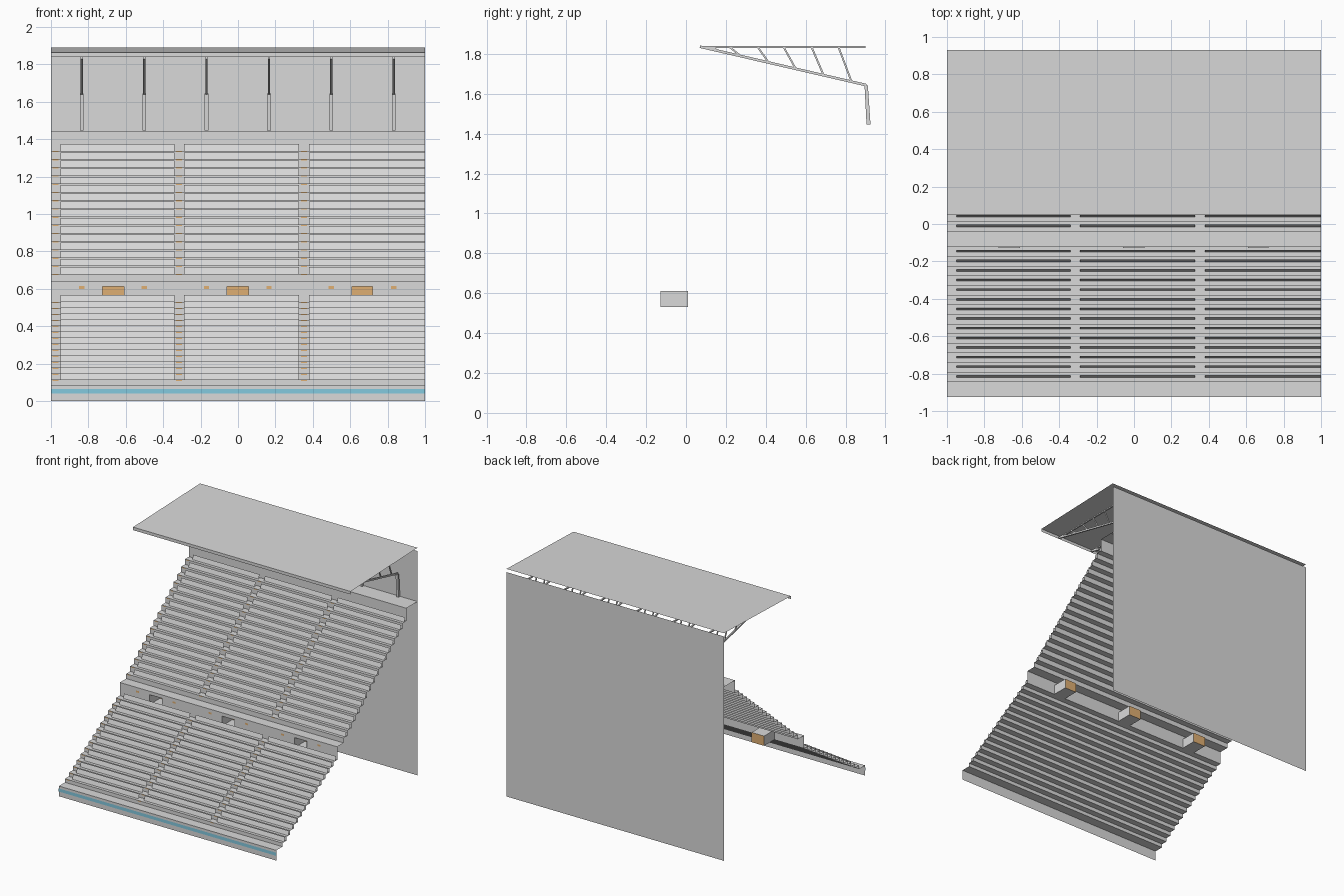
import bpy, bmesh, math
from mathutils import Vector

if "Cube" in bpy.data.objects:
    bpy.data.objects.remove(bpy.data.objects["Cube"])


def material(name, rgb):
    m = bpy.data.materials.new(name)
    m.diffuse_color = (*rgb, 1)
    m.use_nodes = True
    m.node_tree.nodes["Principled BSDF"].inputs["Base Color"].default_value = m.diffuse_color
    return m


GREY = material("concrete grey", (0.70, 0.70, 0.70))
ORANGE = material("warm orange", (0.74, 0.43, 0.17))
BLUE = material("stripe blue", (0.23, 0.59, 0.74))


def finish(name, bm, mat):
    me = bpy.data.meshes.new(name)
    bm.to_mesh(me)
    bm.free()
    me.materials.append(mat)
    ob = bpy.data.objects.new(name, me)
    bpy.context.collection.objects.link(ob)
    return ob


def strip(bm, profile, x0, x1):
    """Sweep an open (y, z) profile across x as a thin sheet."""
    rows = [[bm.verts.new((x, y, z)) for x in (x0, x1)] for y, z in profile]
    for a, b in zip(rows, rows[1:]):
        bm.faces.new((a[0], a[1], b[1], b[0]))


def sheet(name, strips, mat):
    bm = bmesh.new()
    for profile, x0, x1 in strips:
        strip(bm, profile, x0, x1)
    return finish(name, bm, mat)


def prism(bm, outline, x, width):
    """Solid with a (y, z) outline, centred on x."""
    face = bm.faces.new([bm.verts.new((x - width / 2, y, z)) for y, z in outline])
    ext = bmesh.ops.extrude_face_region(bm, geom=[face])
    moved = [v for v in ext["geom"] if isinstance(v, bmesh.types.BMVert)]
    bmesh.ops.translate(bm, verts=moved, vec=(width, 0, 0))


def bar(bm, a, b, thick, x, width):
    a, b = Vector(a), Vector(b)
    d = (b - a).normalized() * thick / 2
    n = Vector((-d.y, d.x))
    prism(bm, [a - n, b - n, b + n, a + n], x, width)


# Layout of the two tiers
DEPTH = 0.0515
LOWER = [(-0.845 + DEPTH * k, 0.115 + 0.032 * k) for k in range(14)]
UPPER = [(-0.04 + DEPTH * k, 0.68 + 0.0439 * k) for k in range(16)]
LOW_END, UP_END = -0.845 + DEPTH * 14, -0.04 + DEPTH * 16
BLOCKS = [(-0.95, -0.34), (-0.29, 0.327), (0.38, 1.0)]
AISLES = [-0.975, -0.315, 0.3535]
TUNNELS = [(-0.725, -0.61), (-0.06, 0.055), (0.61, 0.72)]
FRAMES = [-0.835 + 0.3335 * i for i in range(6)]
FLOOR, CEIL, WALK = 0.531, 0.612, 0.64


def steps(rows, start_z, end_y):
    pts, z_prev = [], start_z
    for k, (y, z) in enumerate(rows):
        y_next = rows[k + 1][0] if k + 1 < len(rows) else end_y
        pts += [(y, z_prev), (y, z)]
        z_prev = z
    pts.append((end_y, z_prev))
    return pts


# Stepped terraces
sheet("lower_terrace",
      [([(-0.925, 0), (-0.925, 0.085)] + steps(LOWER, 0.085, LOW_END), -1, 1)], GREY)
sheet("upper_terrace",
      [([(LOW_END, WALK)] + steps(UPPER, WALK, UP_END)
        + [(UP_END, 1.445), (0.93, 1.445)], -1, 1)], GREY)

# Wall between the tiers, with openings for the tunnels
edges = [-1] + [x for t in TUNNELS for x in t] + [1]
sheet("middle_wall",
      [([(LOW_END, CEIL), (LOW_END, WALK)], -1, 1)]
      + [([(LOW_END, FLOOR), (LOW_END, CEIL)], edges[i], edges[i + 1])
         for i in range(0, len(edges), 2)], GREY)

# Entrance tunnels: sleeve open at the front, orange end
bm = bmesh.new()
for x0, x1 in TUNNELS:
    f, b = -0.127, 0.01
    strip(bm, [(f, FLOOR), (b, FLOOR)], x0, x1)
    strip(bm, [(b, CEIL), (f, CEIL)], x0, x1)
    for x in (x0, x1):
        q = [(x, f, FLOOR), (x, b, FLOOR), (x, b, CEIL), (x, f, CEIL)]
        bm.faces.new([bm.verts.new(c) for c in (q if x == x1 else q[::-1])])
finish("tunnels", bm, GREY)
sheet("tunnel_ends", [([(0.01, FLOOR), (0.01, CEIL)], *t) for t in TUNNELS], ORANGE)

# Leaning seat rows in three blocks
sheet("seat_rows",
      [([(y + 0.025, z), (y + 0.036, z + 0.036)], *blk)
       for y, z in LOWER + UPPER for blk in BLOCKS], GREY)

# Orange step markers in the aisles and small plates on the middle wall
sheet("step_markers",
      [([(y - 0.001, z - 0.007), (y - 0.001, z - 0.001)], x - 0.016, x + 0.016)
       for y, z in LOWER + UPPER for x in AISLES], ORANGE)
sheet("wall_plates",
      [([(LOW_END - 0.002, 0.6), (LOW_END - 0.002, 0.615)], x - 0.014, x + 0.014)
       for x in FRAMES], ORANGE)

# Blue stripe along the front barrier
sheet("front_stripe", [([(-0.927, 0.04), (-0.927, 0.066)], -1, 1)], BLUE)

# Rear wall
sheet("back_wall", [([(0.93, 0), (0.93, 1.865)], -1, 1)], GREY)

# Roof sheet with front fascia
sheet("roof", [([(0.05, 1.84), (0.05, 1.865), (0.93, 1.892)], -1, 1)], GREY)

# Roof trusses and posts
bm = bmesh.new()
WEBS = [(0.13, 0.165), (0.22, 0.275), (0.36, 0.415), (0.49, 0.55),
        (0.63, 0.69), (0.765, 0.83)]
for x in FRAMES:
    bar(bm, (0.07, 1.835), (0.9, 1.835), 0.01, x, 0.012)
    bar(bm, (0.07, 1.836), (0.905, 1.643), 0.013, x, 0.012)
    for top, low in WEBS:
        bar(bm, (top, 1.833), (low, 1.836 - (low - 0.07) * 0.231), 0.009, x, 0.008)
    prism(bm, [(0.905, 1.447), (0.925, 1.447), (0.912, 1.64), (0.895, 1.645)], x, 0.02)
bmesh.ops.recalc_face_normals(bm, faces=bm.faces[:])
finish("roof_trusses", bm, GREY)
